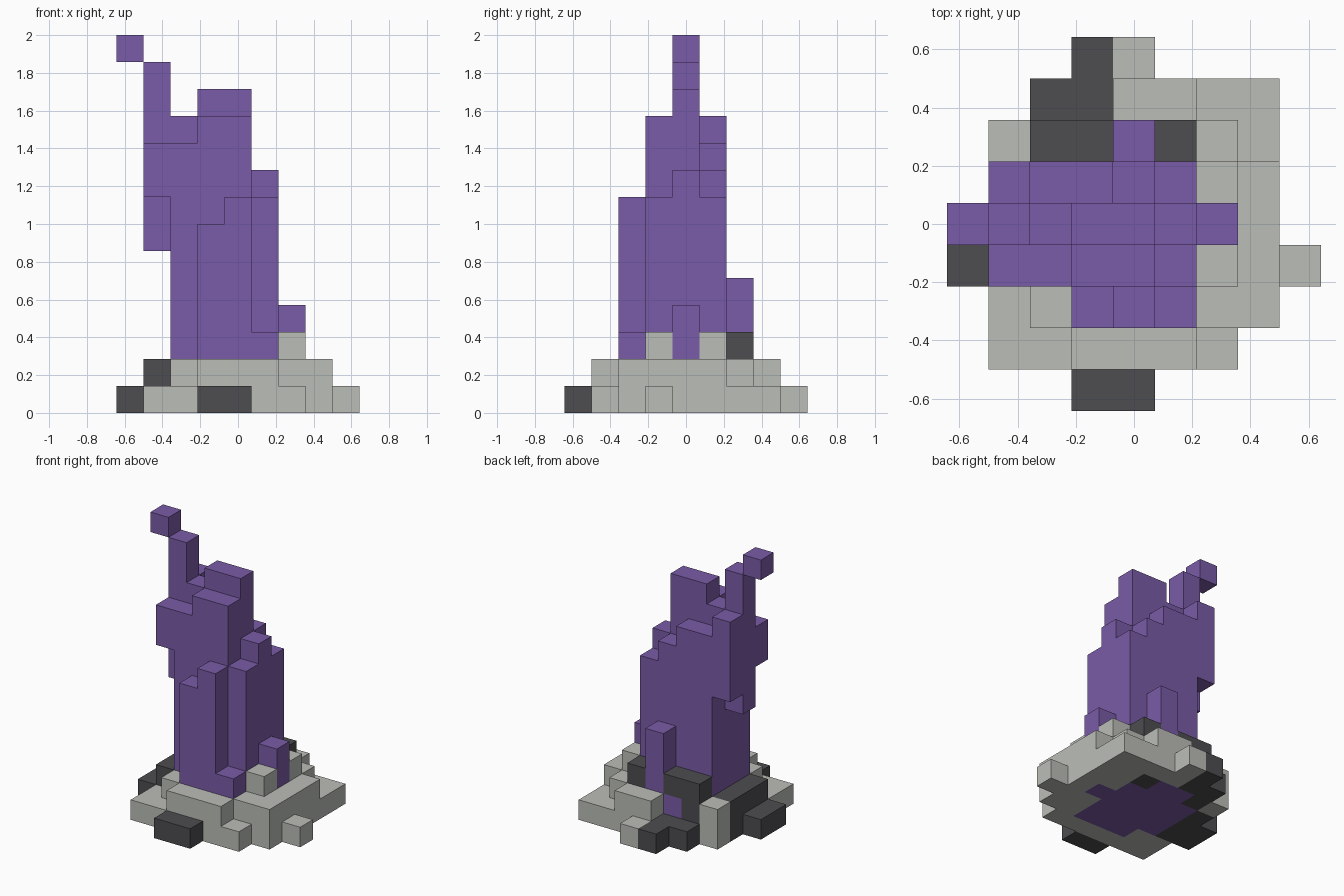
import bpy, bmesh
from mathutils import Vector

cube = bpy.data.objects.get("Cube")
if cube:
    bpy.data.objects.remove(cube, do_unlink=True)

U = 1 / 7  # edge of one block

# Height plans: rows run from back to front, columns from -x to +x
STONE = [
    "....1....",
    "....2211.",
    ".2....21.",
    "......32.",
    ".......2.",
    "......321",
    ".12...22.",
    ".112221..",
    ".........",
]
DARK = [
    "...1.....",
    "..11.....",
    "..33.3...",
    ".2.......",
    "12.......",
    "12.......",
    ".........",
    ".........",
    "...11....",
]
CRYSTAL = [
    ".........",
    ".........",
    "....5....",
    "..AA98...",
    "..BCC94..",
    "..ABB8...",
    "...783...",
    ".........",
    ".........",
]


def stack(x, y, low, high):
    return {(x, y, z) for z in range(low, high)}


def from_plan(plan):
    cells = set()
    for r, row in enumerate(plan):
        for c, ch in enumerate(row):
            if ch != ".":
                cells |= stack(c - 4, 4 - r, 0, int(ch, 16))
    return cells


def material(name, rgb):
    m = bpy.data.materials.new(name)
    m.use_nodes = True
    m.diffuse_color = (*rgb, 1)
    m.node_tree.nodes["Principled BSDF"].inputs["Base Color"].default_value = (*rgb, 1)
    return m


def build(name, cells, solid, mat):
    """Mesh the outer faces of a group of blocks."""
    bm = bmesh.new()
    for cell in cells:
        centre = Vector(cell) + Vector((0, 0, 0.5))
        for axis in range(3):
            for sign in (-1, 1):
                n = Vector((0, 0, 0))
                n[axis] = sign
                if tuple(int(a + b) for a, b in zip(cell, n)) in solid:
                    continue
                s = Vector((0, 0, 0))
                s[(axis + 1) % 3] = 0.5
                t = n.cross(s)
                mid = centre + n / 2
                corners = (mid - s - t, mid + s - t, mid + s + t, mid - s + t)
                bm.faces.new([bm.verts.new(p * U) for p in corners])
    bmesh.ops.remove_doubles(bm, verts=bm.verts, dist=U / 100)
    mesh = bpy.data.meshes.new(name)
    bm.to_mesh(mesh)
    bm.free()
    mesh.materials.append(mat)
    bpy.context.collection.objects.link(bpy.data.objects.new(name, mesh))


# Crystal spire with its overhanging arm, floating tip and buried foot
crystal = from_plan(CRYSTAL)
crystal |= stack(-3, 1, 7, 11) | stack(-3, 0, 6, 13) | stack(-3, -1, 8, 10)
crystal |= stack(-4, 0, 13, 14) | stack(-1, 2, 0, 2)

# Rubble base
dark = from_plan(DARK) - crystal
stone = from_plan(STONE) - crystal - dark
solid = crystal | dark | stone

build("crystal_spire", crystal, solid, material("purple crystal", (0.195, 0.106, 0.392)))
build("dark_rocks", dark, solid, material("dark rock", (0.075, 0.073, 0.080)))
build("stone_base", stone, solid, material("pale stone", (0.50, 0.515, 0.48)))
